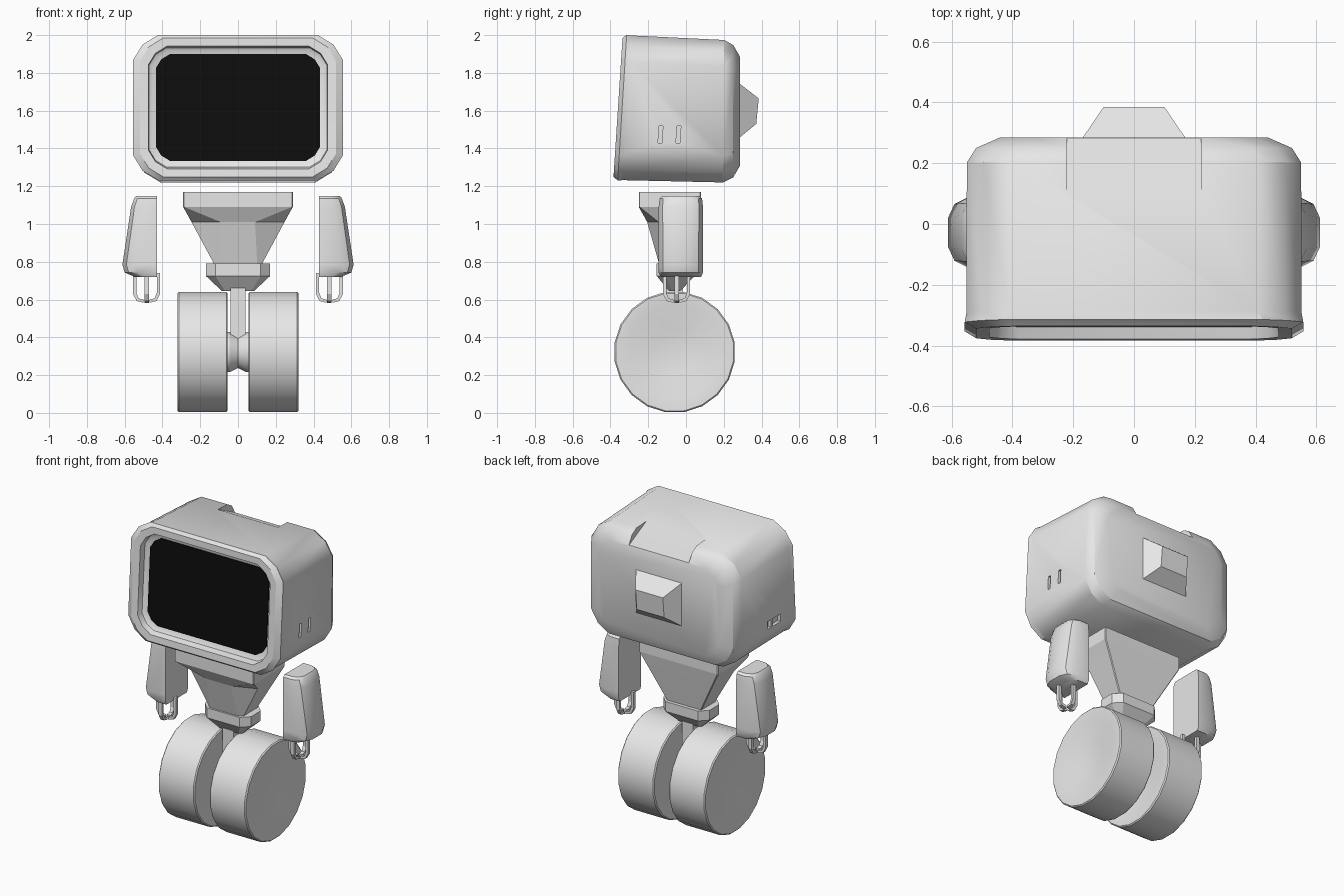
import bpy, bmesh, math
from mathutils import Matrix, Vector

cube = bpy.data.objects.get("Cube")
if cube:
    bpy.data.objects.remove(cube, do_unlink=True)


def material(name, value):
    m = bpy.data.materials.new(name)
    m.use_nodes = True
    colour = (value, value, value, 1)
    m.diffuse_color = colour
    m.node_tree.nodes["Principled BSDF"].inputs["Base Color"].default_value = colour
    return m


GREY = material("light grey", 0.8)
BLACK = material("screen black", 0.004)


def finish(name, bm, mat=GREY, smooth=0):
    bmesh.ops.recalc_face_normals(bm, faces=bm.faces)
    mesh = bpy.data.meshes.new(name)
    bm.to_mesh(mesh)
    bm.free()
    mesh.materials.append(mat)
    ob = bpy.data.objects.new(name, mesh)
    bpy.context.collection.objects.link(ob)
    if smooth:
        shade(ob, smooth)
    return ob


def shade(ob, degrees):
    bpy.ops.object.select_all(action='DESELECT')
    bpy.context.view_layer.objects.active = ob
    ob.select_set(True)
    bpy.ops.object.shade_smooth_by_angle(angle=math.radians(degrees))


def loft(name, rings, mat=GREY, smooth=0):
    """Skin a stack of equal-length rings and cap both ends."""
    bm = bmesh.new()
    loops = [[bm.verts.new(p) for p in ring] for ring in rings]
    n = len(loops[0])
    for a, b in zip(loops, loops[1:]):
        for i in range(n):
            j = (i + 1) % n
            bm.faces.new((a[i], a[j], b[j], b[i]))
    bm.faces.new(loops[0])
    bm.faces.new(loops[-1])
    return finish(name, bm, mat, smooth)


def box(name, centre, size):
    bm = bmesh.new()
    bmesh.ops.create_cube(bm, size=1, matrix=Matrix.Translation(centre) @ Matrix.Diagonal((*size, 1)))
    return finish(name, bm)


def prism(name, points, x0, x1):
    """Extrude a (y, z) outline along x."""
    return loft(name, [[(x, y, z) for y, z in points] for x in (x0, x1)])


def cut(ob, cutter):
    mod = ob.modifiers.new("cut", 'BOOLEAN')
    mod.object = cutter
    mod.solver = 'EXACT'
    bpy.context.view_layer.objects.active = ob
    bpy.ops.object.modifier_apply(modifier=mod.name)
    bpy.data.objects.remove(cutter, do_unlink=True)


def head_ring(y, hw, zc, hh, c, lean):
    """Rounded rectangle facing y, leaning with height."""
    quarter = [(hw, hh - c), (hw - .38 * c, hh - .38 * c), (hw - c, hh)]
    pts = []
    for sx, sz in ((1, 1), (-1, 1), (-1, -1), (1, -1)):
        q = quarter if sx * sz > 0 else quarter[::-1]
        pts += [(sx * x, sz * z) for x, z in q]
    return [(x, y + lean * z, zc + z) for x, z in pts]


# Head shell, from the screen recess round to the back
head = loft("head", [
    head_ring(-.305, .45, 1.617, .295, .08, .065),
    head_ring(-.318, .47, 1.617, .315, .09, .065),
    head_ring(-.358, .475, 1.617, .325, .10, .065),
    head_ring(-.36, .52, 1.617, .368, .125, .065),
    head_ring(-.338, .557, 1.616, .385, .135, .062),
    head_ring(-.308, .552, 1.615, .383, .14, .055),
    head_ring(.20, .55, 1.597, .377, .14, .01),
    head_ring(.25, .52, 1.597, .35, .13, 0),
    head_ring(.285, .44, 1.597, .29, .10, 0)])

# Sloping recess in the rear top edge
cut(head, prism("recess_cutter", [(.09, 1.985), (.28, 1.89), (.4, 1.89), (.4, 2.1), (.09, 2.1)], -.22, .22))

# Two vent slots on the left, a small port on the right
for y in (-.135, -.04):
    cut(head, prism("slot_cutter", [(y - .013, 1.43), (y + .008, 1.43), (y + .013, 1.52), (y - .008, 1.52)], .53, .6))
for y, width in ((-.16, .085), (-.085, .035)):
    cut(head, box("port_cutter", (-.56, y, 1.43), (.06, width, .05)))
shade(head, 32)

# Screen plate
loft("screen", [head_ring(y, .435, 1.617, .283, .075, .065) for y in (-.304, -.312)], BLACK)

# Knob on the back of the head
loft("back_knob", [
    [(-.175, .275, 1.45), (.175, .275, 1.45), (.175, .275, 1.75), (-.175, .275, 1.75)],
    [(-.1, .372, 1.53), (.1, .372, 1.53), (.1, .385, 1.665), (-.1, .385, 1.665)]])


def body_ring(z, hx, y0, y1, cx, cy, back=.005):
    """Rectangle with chamfered front and back corners."""
    half = [(hx - cx, y0), (hx, y0 + cy), (hx, y1 - back), (hx - back, y1)]
    return [(x, y, z) for x, y in half] + [(-x, y, z) for x, y in half[::-1]]


# Tapered torso with a faceted chest panel
loft("torso", [
    body_ring(1.17, .29, -.25, .08, .005, .005),
    body_ring(1.09, .29, -.25, .08, .005, .005),
    body_ring(1.01, .246, -.205, .065, .156, .06),
    body_ring(.78, .122, -.14, .02, .02, .02)])

# Waist collar tapering down to the strut
loft("waist_collar", [
    body_ring(.79, .17, -.155, .045, .05, .05, .05),
    body_ring(.725, .17, -.155, .045, .05, .05, .05),
    body_ring(.645, .085, -.09, -.03, .015, .015, .015)])
box("strut", (0, -.06, .49), (.08, .09, .34))


def lathe(name, profile, sides, smooth):
    """Turn an (x, radius) profile around the wheel axis."""
    rings = []
    for x, r in profile:
        angles = [math.tau * (i + .5) / sides for i in range(sides)]
        rings.append([(x, -.06 + r * math.cos(a), .322 + r * math.sin(a)) for a in angles])
    return loft(name, rings, GREY, smooth)


# Waisted axle between the wheels
lathe("axle", [(-.07, .108), (-.045, .108), (0, .085), (.045, .108), (.07, .108)], 20, 25)

for s, side in ((1, "left"), (-1, "right")):
    # Wheel with dished faces
    lathe(side + "_wheel", [(s * x, r) for x, r in (
        (.09, .11), (.058, .25), (.055, .315), (.062, .322), (.313, .322),
        (.32, .315), (.318, .25), (.285, .11))], 20, 30)

    # Arm with a flat inner side and rounded outer side
    def arm_ring(z, outer, y0, y1, c):
        pts = [(.43, y0), (outer - c, y0), (outer - .3 * c, y0 + .35 * c), (outer, y0 + c),
               (outer, y1 - c), (outer - .3 * c, y1 - .35 * c), (outer - c, y1), (.43, y1)]
        return [(s * x, y, z) for x, y in pts]

    loft(side + "_arm", [
        arm_ring(1.148, .54, -.125, .07, .05),
        arm_ring(1.135, .55, -.14, .085, .055),
        arm_ring(1.09, .566, -.145, .09, .06),
        arm_ring(.785, .612, -.145, .09, .07),
        arm_ring(.743, .6, -.145, .09, .07),
        arm_ring(.72, .545, -.135, .08, .05)], GREY, 35)

    # Four hooked fingers
    hook = [(.072, .74), (.072, .63), (.052, .592), (.015, .583),
            (.015, .6), (.042, .606), (.054, .635), (.054, .74)]
    for k in range(4):
        turn = Matrix.Rotation(k * math.pi / 2, 3, 'Z')
        base = Vector((s * .484, -.05, 0))
        loft(f"{side}_finger_{k + 1}", [
            [base + turn @ Vector((r, w, z)) for r, z in hook] for w in (-.012, .012)])
